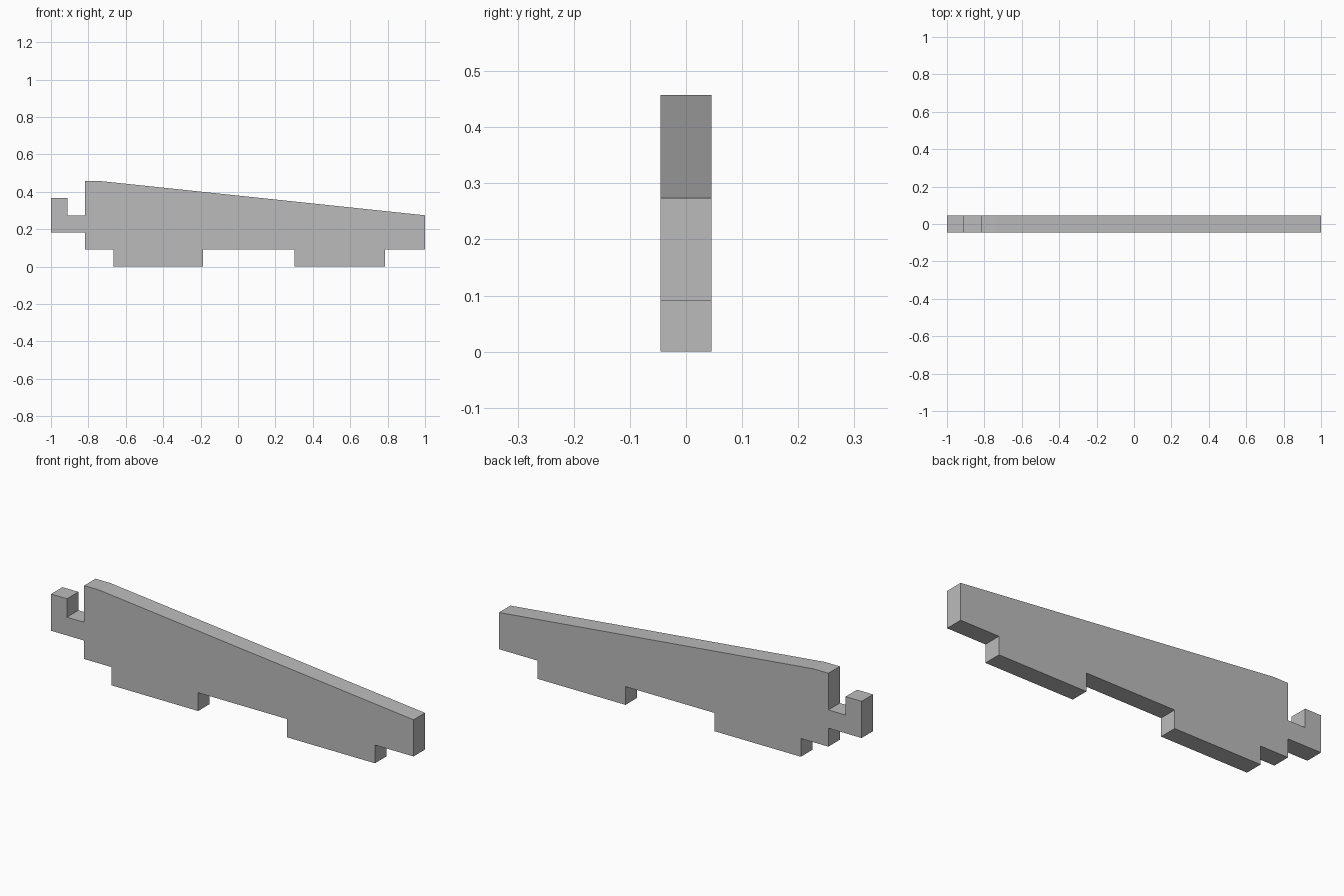
import bpy
import bmesh

cube = bpy.data.objects.get("Cube")
if cube:
    bpy.data.objects.remove(cube, do_unlink=True)

HALF_DEPTH = 0.045

# Plain grey material
grey = bpy.data.materials.new("plain grey")
grey.use_nodes = True
colour = (0.5, 0.5, 0.5, 1)
grey.diffuse_color = colour
grey.node_tree.nodes["Principled BSDF"].inputs["Base Color"].default_value = colour

# Side outline: sloping top edge, two feet below, upturned hook at the right end
FLOOR, BELLY, HOOK_BASE, LEDGE, HOOK_TOP, CREST = 0, 0.091, 0.183, 0.274, 0.366, 0.457
feet = [(-0.665, -0.188), (0.302, 0.787)]
outline = [(-0.817, BELLY)]
for start, end in feet:
    outline += [(start, BELLY), (start, FLOOR), (end, FLOOR), (end, BELLY)]
outline += [(1, BELLY), (1, LEDGE)]                        # tall end face
outline += [(-0.735, CREST), (-0.817, CREST)]              # slope and crest
outline += [(-0.817, LEDGE), (-0.912, LEDGE), (-0.912, HOOK_TOP),
            (-1, HOOK_TOP), (-1, HOOK_BASE), (-0.817, HOOK_BASE)]  # hook

# Extrude the outline through the plate's thickness
bm = bmesh.new()
front = bm.faces.new([bm.verts.new((x, -HALF_DEPTH, z)) for x, z in outline])
extruded = bmesh.ops.extrude_face_region(bm, geom=[front], use_keep_orig=True)
back_verts = [g for g in extruded["geom"] if isinstance(g, bmesh.types.BMVert)]
bmesh.ops.translate(bm, verts=back_verts, vec=(0, 2 * HALF_DEPTH, 0))
bmesh.ops.recalc_face_normals(bm, faces=bm.faces)

mesh = bpy.data.meshes.new("hooked_plate")
bm.to_mesh(mesh)
bm.free()
mesh.materials.append(grey)
plate = bpy.data.objects.new("hooked_plate", mesh)
bpy.context.scene.collection.objects.link(plate)
